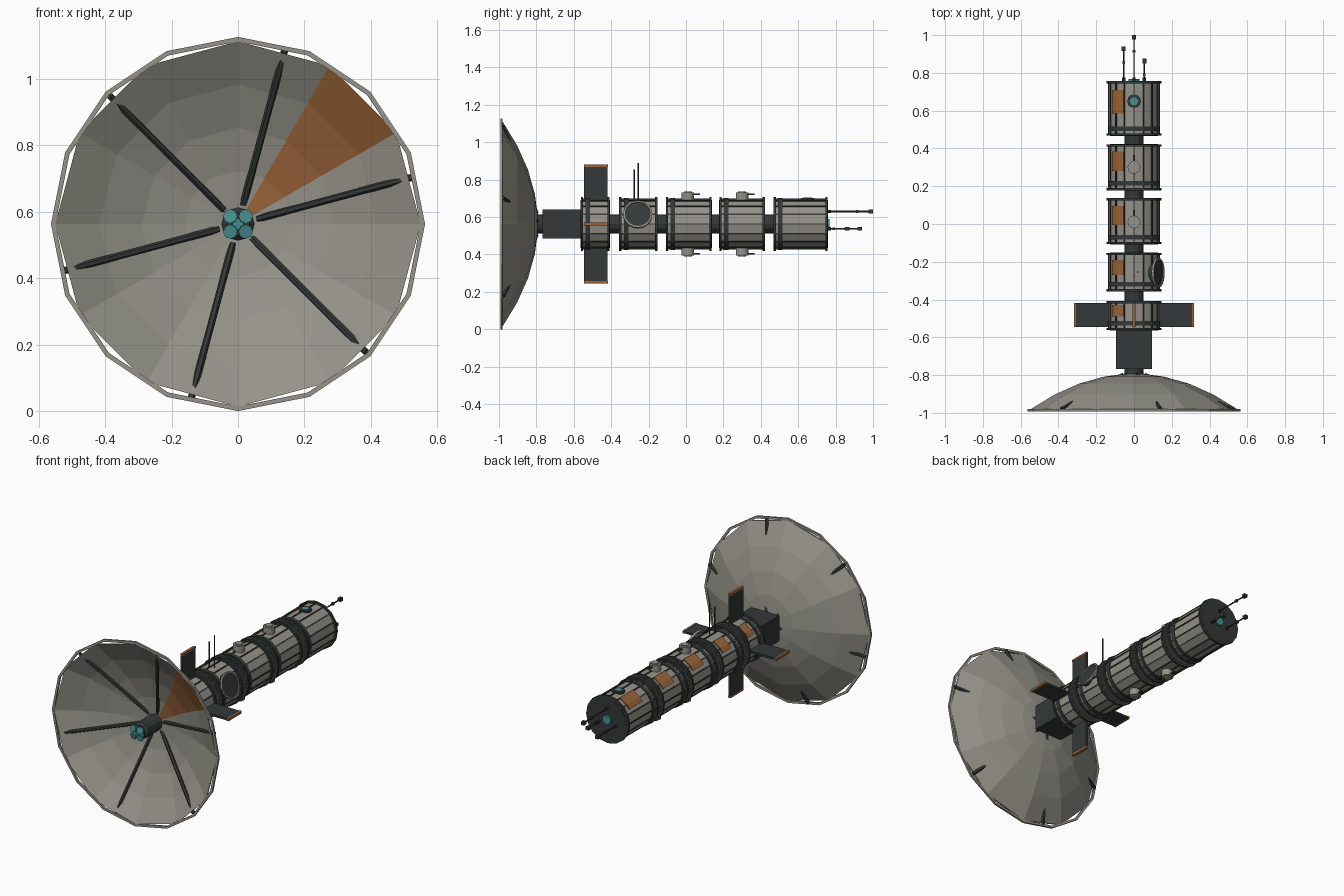
import bpy, bmesh
from math import sin, cos, pi, radians
from mathutils import Vector, Matrix

if "Cube" in bpy.data.objects:
    bpy.data.objects.remove(bpy.data.objects["Cube"])

ZC = 0.563  # height of the long axis


def material(name, rgb):
    m = bpy.data.materials.new(name)
    m.diffuse_color = (*rgb, 1)
    m.use_nodes = True
    m.node_tree.nodes["Principled BSDF"].inputs["Base Color"].default_value = m.diffuse_color
    return m


GREY = material("warm_grey", (0.30, 0.29, 0.25))
DARK = material("dark", (0.035, 0.04, 0.04))
ORANGE = material("orange", (0.33, 0.13, 0.04))
TEAL = material("teal", (0.06, 0.28, 0.28))


def finish(name, bm, *mats):
    bmesh.ops.recalc_face_normals(bm, faces=bm.faces)
    me = bpy.data.meshes.new(name)
    bm.to_mesh(me)
    bm.free()
    for m in mats:
        me.materials.append(m)
    ob = bpy.data.objects.new(name, me)
    bpy.context.collection.objects.link(ob)
    return ob


def polar(r, deg, y):
    a = radians(deg)
    return Vector((r * cos(a), y, ZC + r * sin(a)))


def lathe(name, profile, sides, *mats, closed=False, pick=None):
    """Spin (radius, y) points round the long axis."""
    bm = bmesh.new()
    rings = [[bm.verts.new(polar(r, 360 * k / sides, y)) for k in range(sides)] for r, y in profile]
    n = len(rings)
    for i in range(n if closed else n - 1):
        a, b = rings[i], rings[(i + 1) % n]
        for k in range(sides):
            j = (k + 1) % sides
            f = bm.faces.new((a[k], a[j], b[j], b[k]))
            if pick and pick(i, k):
                f.material_index = 1
    if not closed:
        bm.faces.new(rings[0])
        bm.faces.new(rings[-1])
    return finish(name, bm, *mats)


def rod(name, p0, p1, r, mat, sides=8, r2=None):
    p0, p1 = Vector(p0), Vector(p1)
    d = p1 - p0
    mx = Matrix.Translation((p0 + p1) / 2) @ d.to_track_quat('Z', 'Y').to_matrix().to_4x4()
    bm = bmesh.new()
    bmesh.ops.create_cone(bm, cap_ends=True, segments=sides, radius1=r,
                          radius2=r if r2 is None else r2, depth=d.length, matrix=mx)
    return finish(name, bm, mat)


def box(name, c, size, mat, turn=0):
    """Box, optionally turned about the long axis."""
    bm = bmesh.new()
    mx = Matrix.Translation(c) @ Matrix.Rotation(-radians(turn), 4, 'Y') @ Matrix.Diagonal((*size, 1))
    bmesh.ops.create_cube(bm, size=1, matrix=mx)
    return finish(name, bm, mat)


def ring(name, r, y, w, t, mat, sides=16):
    lathe(name, [(r - t, y - w), (r + t, y - w), (r + t, y + w), (r - t, y + w)], sides, mat, closed=True)


# Dish: 12-sided thin bowl with one orange inner petal
def bowl(r):
    return -0.797 - 0.19 * (r / 0.55) ** 2


radii = (0.55, 0.42, 0.29, 0.16, 0.045)
inner = [(r, bowl(r) - 0.003) for r in radii]
outer = [(r, bowl(r) + 0.005) for r in reversed(radii)]
lathe("dish", inner + outer, 12, GREY, ORANGE, closed=True, pick=lambda i, k: i < 4 and k == 1)
ring("dish_rim", 0.556, -0.986, 0.006, 0.007, GREY)

# Straight ribs that cut through the bowl near the rim
for i in range(6):
    a = 15 + 60 * i
    rod("dish_rib", polar(0.06, a, -0.798), polar(0.545, a, -0.979), 0.011, DARK, 6)

# Feed horn with four small teal emitters
lathe("feed_horn", [(0.05, -0.80), (0.05, -0.93), (0.035, -0.945)], 12, DARK)
for i in range(4):
    a = 45 + 90 * i
    rod("feed_emitter", polar(0.022, a, -0.94), polar(0.033, a, -0.98), 0.012, TEAL, 8, 0.022)
rod("feed_core", (0, -0.94, ZC), (0, -0.965, ZC), 0.018, TEAL)

# Spine and equipment box
lathe("spine", [(0.05, -0.81), (0.05, 0.74)], 12, DARK)
box("equipment_box", (0, -0.665, ZC), (0.19, 0.205, 0.155), DARK)

# Hull modules: start, end, orange panel start, orange panel end
modules = [(-0.56, -0.41, -0.49, -0.43), (-0.355, -0.155, -0.27, -0.19), (-0.105, 0.135, -0.005, 0.095),
           (0.18, 0.42, 0.28, 0.385), (0.47, 0.755, 0.585, 0.71)]
for y0, y1, p0, p1 in modules:
    lathe("module_hull", [(0.133, y0), (0.133, y1)], 16, GREY)
    for y in (y0 + 0.004, y1 - 0.004):
        ring("module_end_ring", 0.136, y, 0.006, 0.009, DARK)
    ring("module_band", 0.134, y0 + 0.035, 0.012, 0.004, DARK)
    for y in (y0, y1):
        lathe("module_cap", [(0.128, y - 0.003), (0.128, y + 0.003)], 16, DARK)
    # lengthwise seams
    for k in range(16):
        box("hull_seam", polar(0.133, 22.5 * k, (y0 + y1) / 2), (0.008, y1 - y0, 0.007), DARK, 22.5 * k)
    # orange panel wrapped over the facets
    bm = bmesh.new()
    cols = [[bm.verts.new(polar(r, a, y)) for r, y in ((0.132, p0), (0.139, p0), (0.139, p1), (0.132, p1))]
            for a in (113, 135, 147)]
    for a, b in zip(cols, cols[1:]):
        for i in range(4):
            bm.faces.new((a[i], a[(i + 1) % 4], b[(i + 1) % 4], b[i]))
    bm.faces.new(cols[0])
    bm.faces.new(cols[-1])
    finish("orange_panel", bm, ORANGE)

# Four radiator fins with orange tips
for a in (0, 90, 180, 270):
    box("radiator_fin", polar(0.215, a, -0.482), (0.185, 0.125, 0.012), DARK, a)
    box("fin_tip", polar(0.312, a, -0.482), (0.012, 0.128, 0.015), ORANGE, a)

# Docking ports above and below
for y in (0.01, 0.30):
    for s in (1, -1):
        rod("docking_port", (0, y, ZC + s * 0.12), (0, y, ZC + s * 0.168), 0.034, GREY, 12)
        rod("port_collar", (0, y, ZC + s * 0.165), (0, y, ZC + s * 0.175), 0.022, GREY, 12)
        box("port_latch", (0, y + 0.03, ZC + s * 0.158), (0.012, 0.07, 0.008), DARK)

# Round side hatch, tilted upward
rod("side_hatch", polar(0.10, 22, -0.258), polar(0.138, 22, -0.258), 0.070, DARK, 20)
bm = bmesh.new()
N = 20
U = Vector((0, 1, 0))
V = polar(1, 112, 0) - Vector((0, 0, ZC))
W = polar(1, 22, 0) - Vector((0, 0, ZC))
loops = []
for k in range(N):
    d = U * cos(2 * pi * k / N) + V * sin(2 * pi * k / N)
    loops.append([bm.verts.new(polar(0.138, 22, -0.258) + d * r + W * h)
                  for r, h in ((0.069, -0.006), (0.078, -0.006), (0.078, 0.006), (0.069, 0.006))])
for k in range(N):
    a, b = loops[k], loops[(k + 1) % N]
    for i in range(4):
        bm.faces.new((a[i], a[(i + 1) % 4], b[(i + 1) % 4], b[i]))
finish("side_hatch_ring", bm, GREY)

# Whip antennas on the second module
rod("whip_antenna", (0.02, -0.255, 0.68), (0.02, -0.255, 0.89), 0.004, DARK, 6)
rod("whip_antenna", (0.0, -0.277, 0.68), (0.0, -0.277, 0.855), 0.004, DARK, 6)

# Teal sensors on the top and tail
rod("top_sensor_base", (0, 0.65, ZC + 0.12), (0, 0.65, ZC + 0.138), 0.036, DARK, 12)
rod("top_sensor", (0, 0.65, ZC + 0.13), (0, 0.65, ZC + 0.143), 0.022, TEAL, 12)
rod("tail_sensor", (0, 0.75, ZC), (0, 0.768, ZC), 0.028, TEAL, 12)

# Tail antennas with block tips
for x, z, y in ((0, 0.63, 1.0), (-0.055, 0.537, 0.94), (0.055, 0.537, 0.875)):
    rod("tail_antenna", (x, 0.75, z), (x, y - 0.01, z), 0.0045, DARK, 6)
    rod("tail_antenna_base", (x, 0.75, z), (x, 0.775, z), 0.009, DARK, 8)
    box("tail_antenna_joint", (x, y - 0.085, z), (0.014, 0.014, 0.014), DARK)
    box("tail_antenna_tip", (x, y - 0.012, z), (0.02, 0.024, 0.02), DARK)
